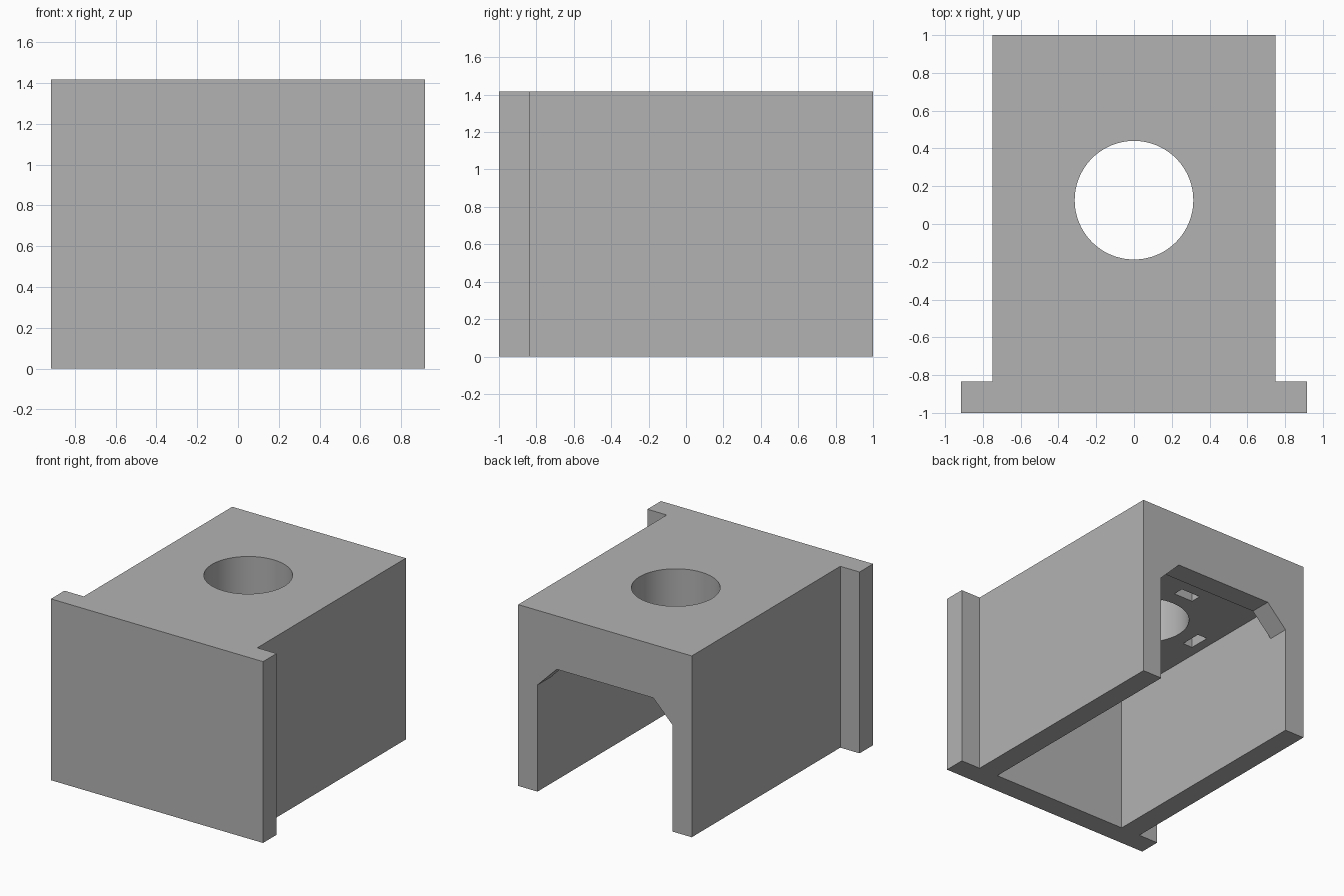
import bpy, bmesh, math
from mathutils import Matrix, Vector

cube = bpy.data.objects.get("Cube")
if cube:
    bpy.data.objects.remove(cube, do_unlink=True)

# Main dimensions
WALL = 1 / 6
HALF_W, HALF_FLANGE, HEIGHT = 0.75, 0.9167, 1.4167
INNER_X, INNER_Y = HALF_W - WALL, 1 - WALL
CEILING = 1.0833
HOLE_Y, HOLE_R = 0.126, 0.314

grey = bpy.data.materials.new("matte grey")
grey.use_nodes = True
colour = (0.45, 0.45, 0.45, 1)
grey.diffuse_color = colour
grey.node_tree.nodes["Principled BSDF"].inputs["Base Color"].default_value = colour


def finish(name, bm):
    bmesh.ops.recalc_face_normals(bm, faces=bm.faces)
    mesh = bpy.data.meshes.new(name)
    bm.to_mesh(mesh)
    bm.free()
    mesh.materials.append(grey)
    obj = bpy.data.objects.new(name, mesh)
    bpy.context.collection.objects.link(obj)
    return obj


def prism(name, outline, sweep):
    """Extrude a closed outline of 3D points along a vector."""
    bm = bmesh.new()
    face = bm.faces.new([bm.verts.new(p) for p in outline])
    swept = bmesh.ops.extrude_face_region(bm, geom=[face], use_keep_orig=True)
    verts = [g for g in swept["geom"] if isinstance(g, bmesh.types.BMVert)]
    bmesh.ops.translate(bm, verts=verts, vec=Vector(sweep))
    return finish(name, bm)


def box(name, x, y, z):
    """Box spanning the given (low, high) ranges."""
    outline = [(x[0], y[0], z[0]), (x[1], y[0], z[0]), (x[1], y[1], z[0]), (x[0], y[1], z[0])]
    return prism(name, outline, (0, 0, z[1] - z[0]))


def mirrored(half):
    """Complete a half profile across the first axis."""
    return half + [(-a, b) for a, b in reversed(half)]


# Housing body: T-shaped plan with a front flange
plan = mirrored([(HALF_FLANGE, -1), (HALF_FLANGE, -INNER_Y), (HALF_W, -INNER_Y), (HALF_W, 1)])
body = prism("housing", [(x, y, 0) for x, y in plan], (0, 0, HEIGHT))

# Cavity open at the bottom
cutters = [box("cavity_cutter", (-INNER_X, INNER_X), (-INNER_Y, INNER_Y), (-0.2, CEILING))]

# Back doorway with chamfered upper corners, leaving a shallow lip
door = mirrored([(INNER_X, -0.2), (INNER_X, 1 - WALL), (INNER_X - WALL, 1)])
cutters.append(prism("doorway_cutter", [(x, INNER_Y, z) for x, z in door], (0, 0.4, 0)))

# Round hole through the roof
bm = bmesh.new()
bmesh.ops.create_cone(bm, cap_ends=True, segments=96, radius1=HOLE_R, radius2=HOLE_R, depth=1,
                      matrix=Matrix.Translation((0, HOLE_Y, HEIGHT)))
cutters.append(finish("hole_cutter", bm))

# Four blind slots in the ceiling around the hole, pointing tangentially
for i in range(4):
    angle = i * math.pi / 2
    cx, cy = 0.467 * math.cos(angle), HOLE_Y + 0.467 * math.sin(angle)
    hx, hy = (0.042, 0.083) if i % 2 == 0 else (0.083, 0.042)
    cutters.append(box("slot_cutter", (cx - hx, cx + hx), (cy - hy, cy + hy), (1.02, CEILING + WALL)))

# Carve the body, then discard the cutters
bpy.context.view_layer.objects.active = body
for cutter in cutters:
    cutter.hide_render = True
    mod = body.modifiers.new("carve", "BOOLEAN")
    mod.operation, mod.solver, mod.object = "DIFFERENCE", "EXACT", cutter
    bpy.ops.object.modifier_apply(modifier=mod.name)
    bpy.data.objects.remove(cutter, do_unlink=True)

bpy.ops.object.select_all(action="DESELECT")
body.select_set(True)
bpy.ops.object.shade_smooth_by_angle(angle=math.radians(30))
